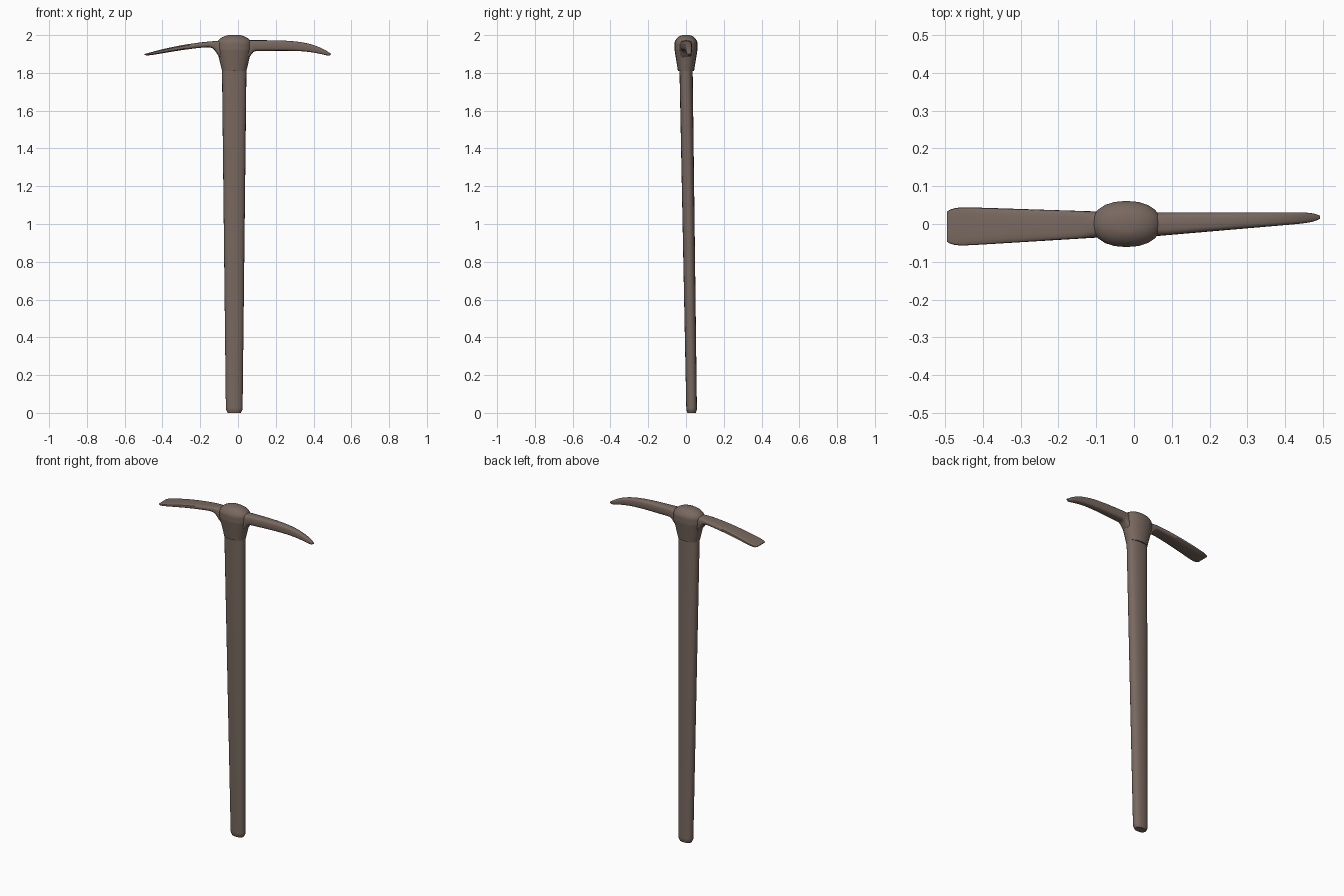
import bpy
import bmesh
import math

cube = bpy.data.objects.get("Cube")
if cube:
    bpy.data.objects.remove(cube, do_unlink=True)

worn_brown = bpy.data.materials.new("worn_brown")
worn_brown.use_nodes = True
brown = (0.19, 0.14, 0.115, 1)
worn_brown.diffuse_color = brown
worn_brown.node_tree.nodes["Principled BSDF"].inputs["Base Color"].default_value = brown

total_height = 2
eye_centre_x = -0.02


def mix(start, end, t):
    return start + (end - start) * t


def rounded(value, squareness):
    return math.copysign(abs(value) ** (2 / squareness), value)


def loft(name, section, along_x=False, squareness=2.2, steps=48, sides=20):
    """Skin the rounded outlines given by section(t) -> position, centre, half sizes."""
    bm = bmesh.new()
    rings = []
    for step in range(steps + 1):
        position, centre_u, centre_v, half_u, half_v = section(step / steps)
        ring = []
        for side in range(sides):
            angle = math.tau * side / sides
            u = centre_u + half_u * rounded(math.cos(angle), squareness)
            v = centre_v + half_v * rounded(math.sin(angle), squareness)
            ring.append(bm.verts.new((position, u, v) if along_x else (u, v, position)))
        rings.append(ring)
    for lower, upper in zip(rings, rings[1:]):
        for side in range(sides):
            following = (side + 1) % sides
            bm.faces.new((lower[side], lower[following], upper[following], upper[side]))
    bm.faces.new(rings[0])
    bm.faces.new(rings[-1])
    bmesh.ops.recalc_face_normals(bm, faces=bm.faces)
    mesh = bpy.data.meshes.new(name)
    bm.to_mesh(mesh)
    bm.free()
    mesh.materials.append(worn_brown)
    part = bpy.data.objects.new(name, mesh)
    bpy.context.collection.objects.link(part)
    bpy.ops.object.select_all(action="DESELECT")
    part.select_set(True)
    bpy.context.view_layer.objects.active = part
    bpy.ops.object.shade_smooth_by_angle(angle=math.radians(40))


# Oval shaft: leans gently, widens upwards, has a rounded foot
def handle_section(t):
    height = t * t
    foot = min(1, 0.8 + 20 * height)
    half_x = foot * mix(0.044, 0.065, height)
    half_y = foot * mix(0.028, 0.035, height)
    return 1.84 * height, eye_centre_x, mix(0.03, 0, height), half_x, half_y


# Socket: flares up from the shaft and closes in a dome
def socket_section(t):
    flare = mix(0.7, 1, min(1, t / 0.6))
    dome_start = 0.75
    rise = max(0, t - dome_start) / (1 - dome_start)
    size = flare * math.sqrt(1 - 0.9 * rise * rise)
    return mix(1.81, total_height, t), eye_centre_x, 0, 0.092 * size, 0.061 * size


def blade(name, direction, reach, droop, curl, thickness, root, root_depth, sway, width, tip):
    """Arched blade whose underside thickens where it meets the socket."""

    def section(t):
        distance = reach * t
        top = total_height - 0.027 - droop * distance ** curl
        fillet = root_depth / (1 + (distance / root) ** 12)
        depth = 0.004 + thickness * math.sqrt(1 - t ** 3) + fillet
        half_width = mix(*width, t) * (1 - (1 - tip) * t ** 30)
        return direction * distance, mix(*sway, t), top - depth / 2, half_width, depth / 2

    loft(name, section, along_x=True, squareness=3.5)


loft("handle", handle_section, squareness=2.4)
loft("eye_socket", socket_section)

# Broad flat adze on the right, narrow tapering spike on the left
blade("adze_blade", direction=-1, reach=0.495, droop=0.3, curl=2, thickness=0.025,
      root=0.115, root_depth=0.065, sway=(0, -0.007), width=(0.03, 0.053), tip=0.75)
blade("pick_spike", direction=1, reach=0.492, droop=2.5, curl=5, thickness=0.053,
      root=0.07, root_depth=0.04, sway=(-0.003, 0.018), width=(0.034, 0.013), tip=0.3)
